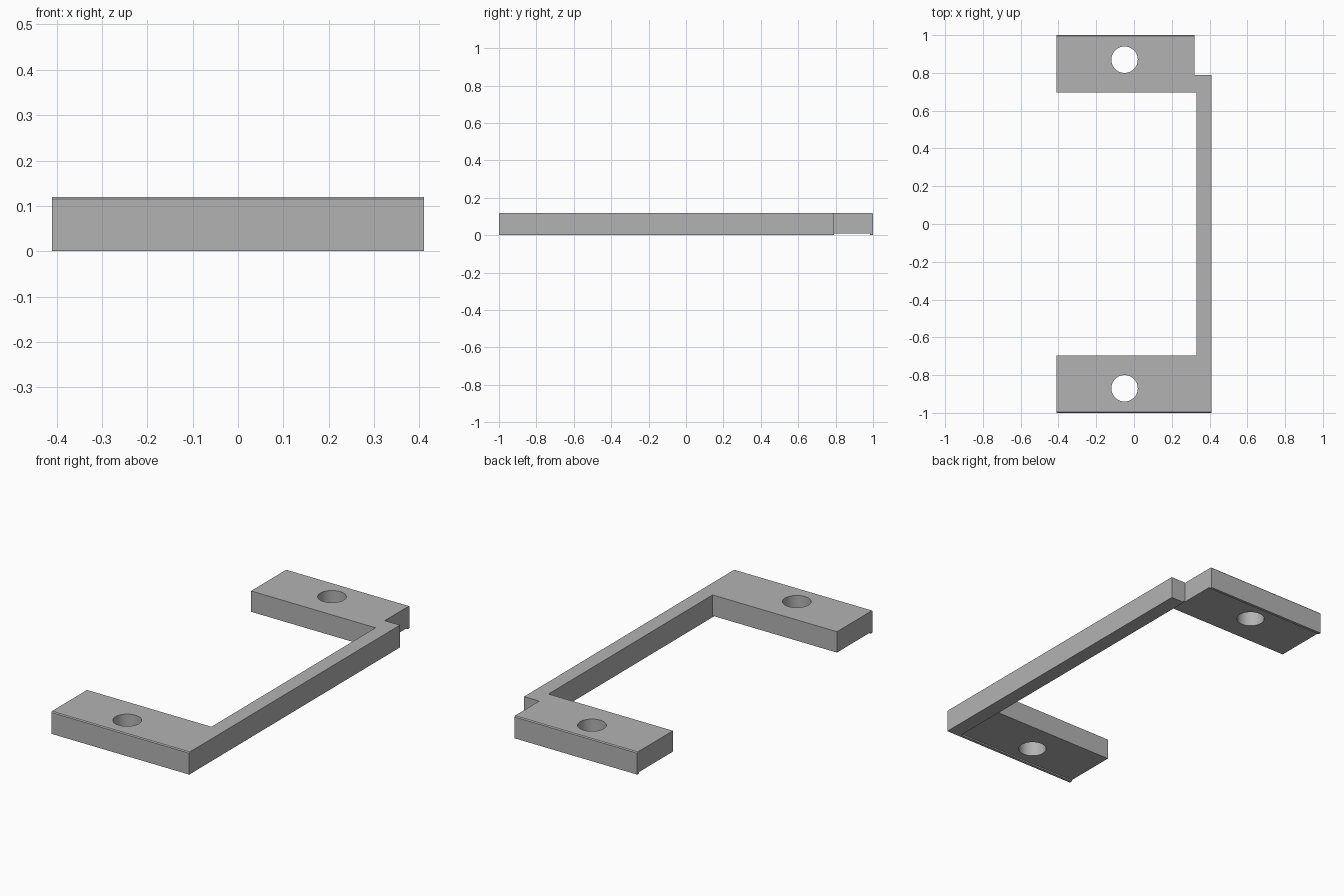
import bpy, bmesh

cube = bpy.data.objects.get("Cube")
if cube:
    bpy.data.objects.remove(cube, do_unlink=True)

grey = bpy.data.materials.new("plain grey")
grey.use_nodes = True
colour = (0.45, 0.45, 0.45, 1)
grey.diffuse_color = colour
grey.node_tree.nodes["Principled BSDF"].inputs["Base Color"].default_value = colour

HALF_X, TOP, RECESS = 0.41, 0.12, 0.008


def add_prism(name, points, offset):
    """Extrude a closed outline of 3D points along the offset."""
    bm = bmesh.new()
    face = bm.faces.new([bm.verts.new(p) for p in points])
    result = bmesh.ops.extrude_face_region(bm, geom=[face])
    moved = [g for g in result["geom"] if isinstance(g, bmesh.types.BMVert)]
    bmesh.ops.translate(bm, verts=moved, vec=offset)
    bmesh.ops.recalc_face_normals(bm, faces=bm.faces)
    mesh = bpy.data.meshes.new(name)
    bm.to_mesh(mesh)
    bm.free()
    mesh.materials.append(grey)
    obj = bpy.data.objects.new(name, mesh)
    bpy.context.collection.objects.link(obj)
    return obj


def add_box(name, x0, x1, y0, y1, z0, z1):
    outline = [(x0, y0, z0), (x1, y0, z0), (x1, y1, z0), (x0, y1, z0)]
    return add_prism(name, outline, (0, 0, z1 - z0))


def combine(target, tool, operation):
    mod = target.modifiers.new(tool.name, "BOOLEAN")
    mod.operation, mod.object, mod.solver = operation, tool, "EXACT"
    bpy.context.view_layer.objects.active = target
    bpy.ops.object.modifier_apply(modifier=mod.name)
    bpy.data.objects.remove(tool, do_unlink=True)


# Long side bar
bracket = add_box("bracket", 0.33, HALF_X, -0.995, 0.79, 0, TOP)

# Mounting tabs: recessed underside, outer lip and small top chamfer
profile = [(1, 0), (0.985, 0), (0.985, RECESS), (0.697, RECESS),
           (0.697, TOP), (0.995, TOP), (1, TOP - 0.005)]
for name, side, end_x in (("front_tab", -1, HALF_X), ("back_tab", 1, 0.32)):
    outline = [(-HALF_X, side * y, z) for y, z in profile]
    combine(bracket, add_prism(name, outline, (end_x + HALF_X, 0, 0)), "UNION")

# Link between the back tab and the bar
combine(bracket, add_box("corner_link", 0.3, 0.36, 0.697, 0.79, RECESS, TOP), "UNION")

# Screw holes
for side in (-1, 1):
    bpy.ops.mesh.primitive_cylinder_add(vertices=48, radius=0.07, depth=0.5,
                                        location=(-0.05, side * 0.87, 0.06))
    drill = bpy.context.object
    drill.name = "hole_cutter"
    drill.data.materials.append(grey)
    combine(bracket, drill, "DIFFERENCE")

bpy.ops.object.select_all(action="DESELECT")
bracket.select_set(True)
bpy.context.view_layer.objects.active = bracket
bpy.ops.object.shade_smooth_by_angle(angle=0.5)
